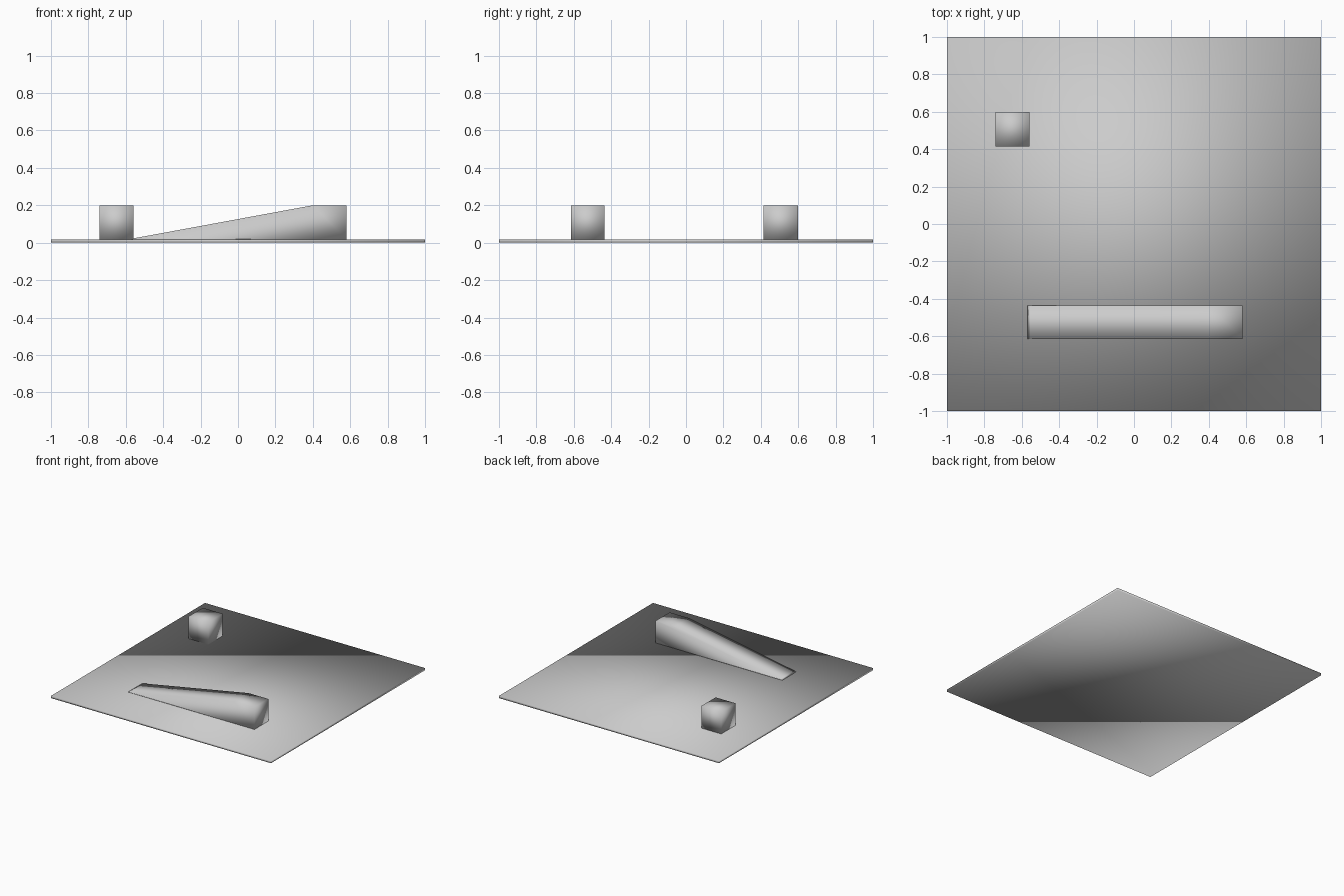
import bpy, bmesh

if "Cube" in bpy.data.objects:
    bpy.data.objects.remove(bpy.data.objects["Cube"])


def prism(name, profile, y0, y1):
    """Extrude an x/z profile from y0 to y1, smooth shaded."""
    bm = bmesh.new()
    face = bm.faces.new([bm.verts.new((x, y0, z)) for x, z in profile])
    ext = bmesh.ops.extrude_face_region(bm, geom=[face])
    moved = [v for v in ext["geom"] if isinstance(v, bmesh.types.BMVert)]
    bmesh.ops.translate(bm, verts=moved, vec=(0, y1 - y0, 0))
    bmesh.ops.recalc_face_normals(bm, faces=bm.faces)
    for f in bm.faces:
        f.smooth = True
    mesh = bpy.data.meshes.new(name)
    bm.to_mesh(mesh)
    bm.free()
    obj = bpy.data.objects.new(name, mesh)
    bpy.context.collection.objects.link(obj)
    return obj


def box(name, x0, x1, y0, y1, z0, z1):
    return prism(name, [(x0, z0), (x1, z0), (x1, z1), (x0, z1)], y0, y1)


FLOOR = 0.018
TOP = 0.2

# Thin square floor
box("floor_plate", -1, 1, -1, 1, 0, FLOOR)

# Small block at the back left
box("block", -0.74, -0.56, 0.415, 0.6, FLOOR, TOP)

# Long ramp with a flat landing at its right end
prism("ramp", [(-0.57, FLOOR), (0.58, FLOOR), (0.58, TOP),
               (0.4, TOP), (-0.555, 0.024)], -0.615, -0.435)
